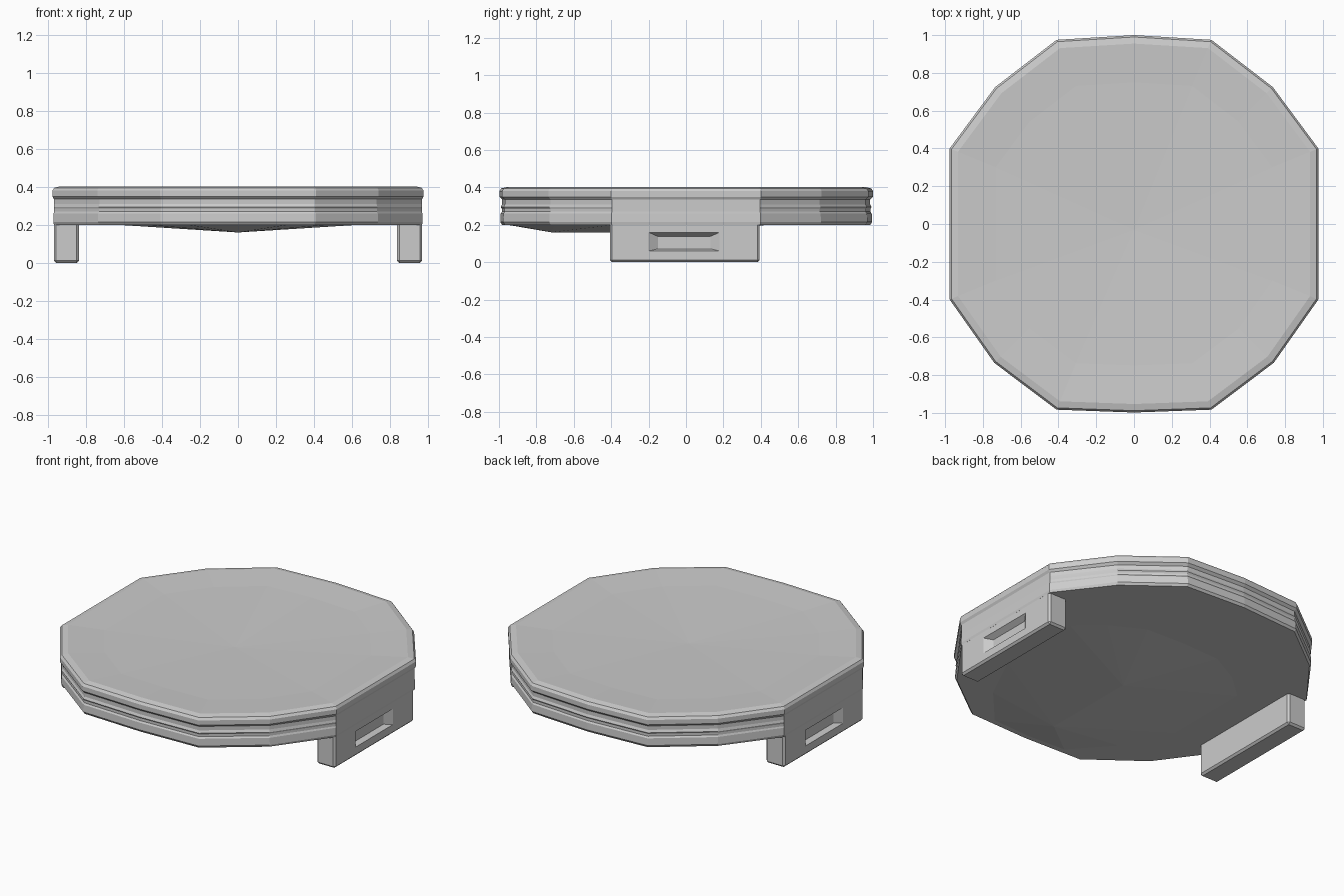
import bpy, bmesh
from mathutils import Vector

if "Cube" in bpy.data.objects:
    bpy.data.objects.remove(bpy.data.objects["Cube"])


def finish(bm, name):
    bmesh.ops.recalc_face_normals(bm, faces=bm.faces[:])
    mesh = bpy.data.meshes.new(name)
    bm.to_mesh(mesh)
    bm.free()
    obj = bpy.data.objects.new(name, mesh)
    bpy.context.collection.objects.link(obj)
    return obj


# Faceted outline of the slab: right half from front to back, then mirrored
half = [(0, -0.998), (0.41, -0.983), (0.74, -0.735), (0.976, -0.4),
        (0.976, 0.4), (0.735, 0.725), (0.41, 0.975), (0, 1.0)]
outline = half + [(-x, y) for x, y in half[-2:0:-1]]

# Edge profile (radial scale, height), lightly grooved between the flat sides,
# ending in a shallow dished top
profile = [(0.985, 0.2), (0.995, 0.215), (0.993, 0.26), (0.986, 0.27),
           (0.986, 0.285), (0.992, 0.295), (0.985, 0.31), (0.985, 0.335),
           (1.0, 0.35), (1.0, 0.38), (0.99, 0.395), (0.955, 0.403),
           (0.75, 0.392)]

# Slab
bm = bmesh.new()
rings = []
for s, z in profile:
    ring = []
    for x, y in outline:
        k = max(s, 0.992) if abs(x) > 0.9 and z < 0.39 else s
        ring.append(bm.verts.new((x * k, y * k, z)))
    rings.append(ring)
n = len(outline)
for a, b in zip(rings, rings[1:]):
    for i in range(n):
        j = (i + 1) % n
        bm.faces.new((a[i], a[j], b[j], b[i]))
centre = bm.verts.new((0, -0.03, 0.375))
for i in range(n):
    bm.faces.new((rings[-1][i], rings[-1][(i + 1) % n], centre))

# Underside: flat border stepping in to a shallow keel
rim = rings[0]
inner = [bm.verts.new((v.co.x * 0.65, v.co.y * (0.97 if v.co.y < 0 else 0.45),
                       0.2)) for v in rim]
keel_front = bm.verts.new((0, -0.72, 0.16))
keel_back = bm.verts.new((0, -0.1, 0.16))
for i in range(n):
    j = (i + 1) % n
    bm.faces.new((rim[i], rim[j], inner[j], inner[i]))
    front = (rim[i].co.y + rim[j].co.y) / 2 < -0.1
    bm.faces.new((inner[i], inner[j], keel_front if front else keel_back))
for i in (3, n - 3):
    bm.faces.new((inner[i], keel_front, keel_back))
finish(bm, "slab_top")


# Legs with a tapered grip recess on the outer face
def leg(side, name):
    bm = bmesh.new()
    bmesh.ops.create_cube(bm, size=1)
    for v in bm.verts:
        v.co = Vector((0.902 + v.co.x * 0.132, -0.007 + v.co.y * 0.8,
                       0.112 + v.co.z * 0.224))
    bmesh.ops.bevel(bm, geom=bm.edges[:], offset=0.012, segments=1,
                    affect='EDGES')
    face = max(bm.faces, key=lambda f: f.calc_center_median().x)
    for y0, y1, z0, z1, x in [(-0.2, 0.18, 0.06, 0.16, 0.968),
                              (-0.15, 0.13, 0.072, 0.138, 0.935)]:
        bmesh.ops.inset_region(bm, faces=[face], thickness=0.005)
        c = face.calc_center_median()
        for v in face.verts:
            v.co = (x, y1 if v.co.y > c.y else y0, z1 if v.co.z > c.z else z0)
    for v in bm.verts:
        v.co.x *= side
    finish(bm, name)


leg(1, "right_leg")
leg(-1, "left_leg")
